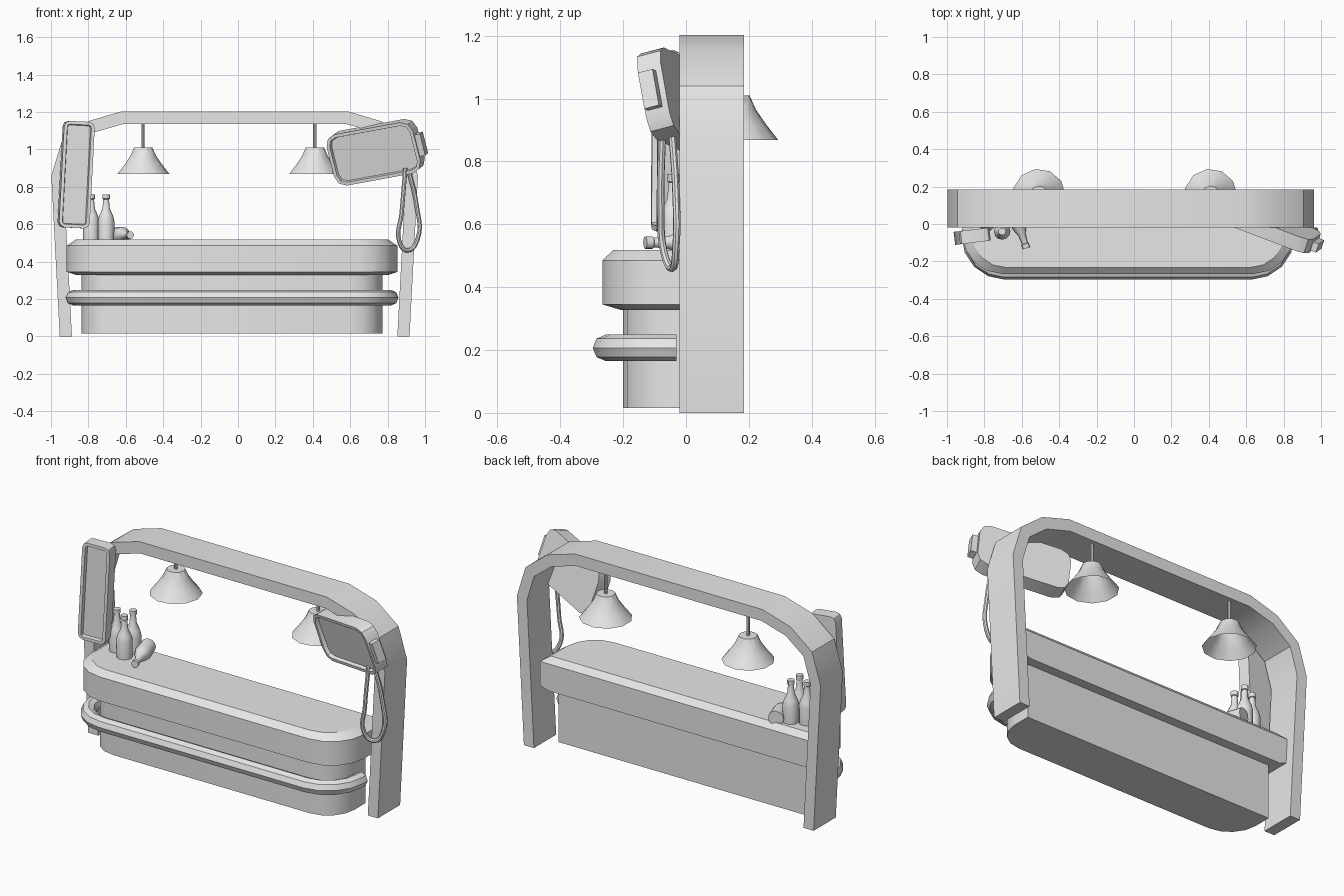
import bpy, bmesh
from math import sin, cos, pi, radians
from mathutils import Vector, Matrix, Euler

cube = bpy.data.objects.get("Cube")
if cube:
    bpy.data.objects.remove(cube, do_unlink=True)

grey = bpy.data.materials.new("plain_grey")
grey.use_nodes = True
grey.diffuse_color = (0.8, 0.8, 0.8, 1)
grey.node_tree.nodes["Principled BSDF"].inputs["Base Color"].default_value = (0.8, 0.8, 0.8, 1)


def finish(name, bm, matrix=None, angle=30):
    """Turn a bmesh into a named, shaded object."""
    bmesh.ops.recalc_face_normals(bm, faces=bm.faces)
    if matrix:
        bm.transform(matrix)
    mesh = bpy.data.meshes.new(name)
    bm.to_mesh(mesh)
    bm.free()
    mesh.materials.append(grey)
    obj = bpy.data.objects.new(name, mesh)
    bpy.context.collection.objects.link(obj)
    bpy.ops.object.select_all(action='DESELECT')
    obj.select_set(True)
    bpy.context.view_layer.objects.active = obj
    bpy.ops.object.shade_smooth_by_angle(angle=radians(angle))
    return obj


def loft(name, rings, caps=(True, True), matrix=None):
    """Skin closed rings of equal length."""
    bm = bmesh.new()
    loops = [[bm.verts.new(p) for p in ring] for ring in rings]
    n = len(loops[0])
    for a, b in zip(loops, loops[1:]):
        for i in range(n):
            j = (i + 1) % n
            bm.faces.new((a[i], a[j], b[j], b[i]))
    if caps[0]:
        bm.faces.new(loops[0])
    if caps[1]:
        bm.faces.new(loops[-1])
    return finish(name, bm, matrix)


def lathe(name, profile, sides, matrix, caps=(True, True)):
    rings = [[(r * cos(2 * pi * i / sides), r * sin(2 * pi * i / sides), z)
              for i in range(sides)] for r, z in profile]
    return loft(name, rings, caps, matrix)


def tube(name, points, radius, kind='POLY', resolution=2):
    """Sweep a round section along a path."""
    curve = bpy.data.curves.new(name + "_path", 'CURVE')
    curve.dimensions = '3D'
    curve.bevel_depth = radius
    curve.bevel_resolution = resolution
    curve.use_fill_caps = True
    spline = curve.splines.new(kind)
    if kind == 'BEZIER':
        spline.bezier_points.add(len(points) - 1)
        curve.resolution_u = 6
        for bp, p in zip(spline.bezier_points, points):
            bp.co = p
            bp.handle_left_type = bp.handle_right_type = 'AUTO'
    else:
        spline.points.add(len(points) - 1)
        for sp, p in zip(spline.points, points):
            sp.co = (*p, 1)
    temp = bpy.data.objects.new(name + "_temp", curve)
    bpy.context.collection.objects.link(temp)
    graph = bpy.context.evaluated_depsgraph_get()
    mesh = bpy.data.meshes.new_from_object(temp.evaluated_get(graph))
    bm = bmesh.new()
    bm.from_mesh(mesh)
    bpy.data.objects.remove(temp, do_unlink=True)
    bpy.data.meshes.remove(mesh)
    return finish(name, bm)


CX = -0.032  # centre line of the counter


def plan(half, front, back, radius, z, segments=4):
    """Counter outline: square at the back, rounded at the front."""
    corner = [(half - radius + radius * cos(t), front + radius - radius * sin(t))
              for t in (pi / 2 * i / segments for i in range(segments + 1))]
    right = [(half, back)] + corner
    return ([(CX + x, y, z) for x, y in right]
            + [(CX - x, y, z) for x, y in reversed(right)])


# Counter base
loft("counter_base", [plan(0.804, -0.2, 0.075, 0.17, z) for z in (0.015, 0.34)])

# Counter top with bevelled rim and sloping underside
loft("counter_top", [
    plan(0.83, -0.205, 0.13, 0.17, 0.327),
    plan(0.884, -0.266, 0.13, 0.21, 0.345),
    plan(0.884, -0.266, 0.13, 0.21, 0.485),
    plan(0.835, -0.232, 0.10, 0.18, 0.518),
])

# Foot rail wrapping the front
tube("foot_rail", plan(0.848, -0.255, -0.03, 0.19, 0.207), 0.042)

# Arch: half profile, mirrored, extruded in depth
AX = -0.018
outer = [(0.935, 0), (0.98, 0.86), (0.925, 1.04), (0.785, 1.15), (0.605, 1.203)]
inner = [(0.87, 0), (0.915, 0.85), (0.87, 1.0), (0.755, 1.09), (0.598, 1.135)]
sections = []
for side in (-1, 1):
    part = [[(AX + side * x, y, z) for (x, z), y in
             ((o, -0.02), (o, 0.185), (i, 0.185), (i, -0.02))]
            for o, i in zip(outer, inner)]
    sections += part if side < 0 else part[::-1]
loft("arch", sections)

# Hanging lamps: open flared shade, flat cap and rod
for label, x in (("right", -0.508), ("left", 0.41)):
    place = Matrix.Translation((x, 0.153, 0))
    lathe("lamp_shade_" + label,
          [(0.142, 0.868), (0.105, 0.915), (0.07, 0.965), (0.05, 1.01)], 11, place, (False, True))
    lathe("lamp_rod_" + label, [(0.009, 1.0), (0.009, 1.14)], 8, place)

# Bottles: three standing, one lying
bottle = [(0.043, 0), (0.044, 0.1), (0.036, 0.13), (0.02, 0.165), (0.015, 0.215),
          (0.02, 0.218), (0.02, 0.242)]
for i, (x, y) in enumerate(((-0.705, -0.04), (-0.705, 0.04), (-0.785, 0.005))):
    lathe(f"bottle_{i + 1}", bottle, 12, Matrix.Translation((x, y, 0.518)))
lie = Vector((0.075, -0.23, 0)).to_track_quat('Z', 'Y').to_matrix().to_4x4()
lathe("bottle_lying", bottle, 12, Matrix.Translation((-0.65, 0.1, 0.542)) @ lie)


def sign(name, width, height, depth, chamfer, rim, matrix):
    """Chamfered box whose front face is inset and recessed."""
    w, h, c = width / 2, height / 2, chamfer
    outline = [(w, h - c), (w - c * 0.3, h - c * 0.3), (w - c, h)]
    outline += [(-x, z) for x, z in reversed(outline)]
    outline += [(-x, -z) for x, z in outline]
    bm = bmesh.new()
    front = [bm.verts.new((x, 0, z)) for x, z in outline]
    rear = [bm.verts.new((x, depth, z)) for x, z in outline]
    n = len(outline)
    for i in range(n):
        j = (i + 1) % n
        bm.faces.new((front[i], front[j], rear[j], rear[i]))
    bm.faces.new(rear)
    panel = bm.faces.new(front)
    bmesh.ops.recalc_face_normals(bm, faces=bm.faces)
    bmesh.ops.inset_region(bm, faces=[panel], thickness=rim)
    bmesh.ops.inset_region(bm, faces=[panel], thickness=0.004, depth=-0.02)
    return finish(name, bm, matrix)


# Tall narrow sign
tall = Matrix.Translation((-0.861, -0.1, 0.865)) @ Euler(
    (0, radians(3), radians(7))).to_matrix().to_4x4()
sign("tall_sign", 0.165, 0.57, 0.07, 0.03, 0.018, tall)

# Wide tilted sign with a side knob
turn = (Matrix.Rotation(radians(-18.4), 4, 'Z') @ Matrix.Rotation(radians(14), 4, 'X')
        @ Matrix.Rotation(radians(-10), 4, 'Y'))
wide = Matrix.Translation((0.724, -0.053, 0.975)) @ turn
sign("wide_sign", 0.5, 0.285, 0.08, 0.06, 0.018, wide)
bm = bmesh.new()
bmesh.ops.create_cube(bm, size=1, matrix=Matrix.Translation((0.257, 0.035, 0))
                      @ Matrix.Diagonal((0.05, 0.05, 0.12, 1)))
finish("sign_knob", bm, wide)

# Looping cord under the wide sign
tube("hanging_cord", [(0.895, -0.075, 0.9), (0.875, -0.08, 0.66), (0.862, -0.07, 0.51),
                      (0.908, -0.045, 0.46), (0.963, -0.032, 0.53),
                      (0.955, -0.032, 0.7), (0.91, -0.045, 0.9)], 0.012, 'BEZIER')
